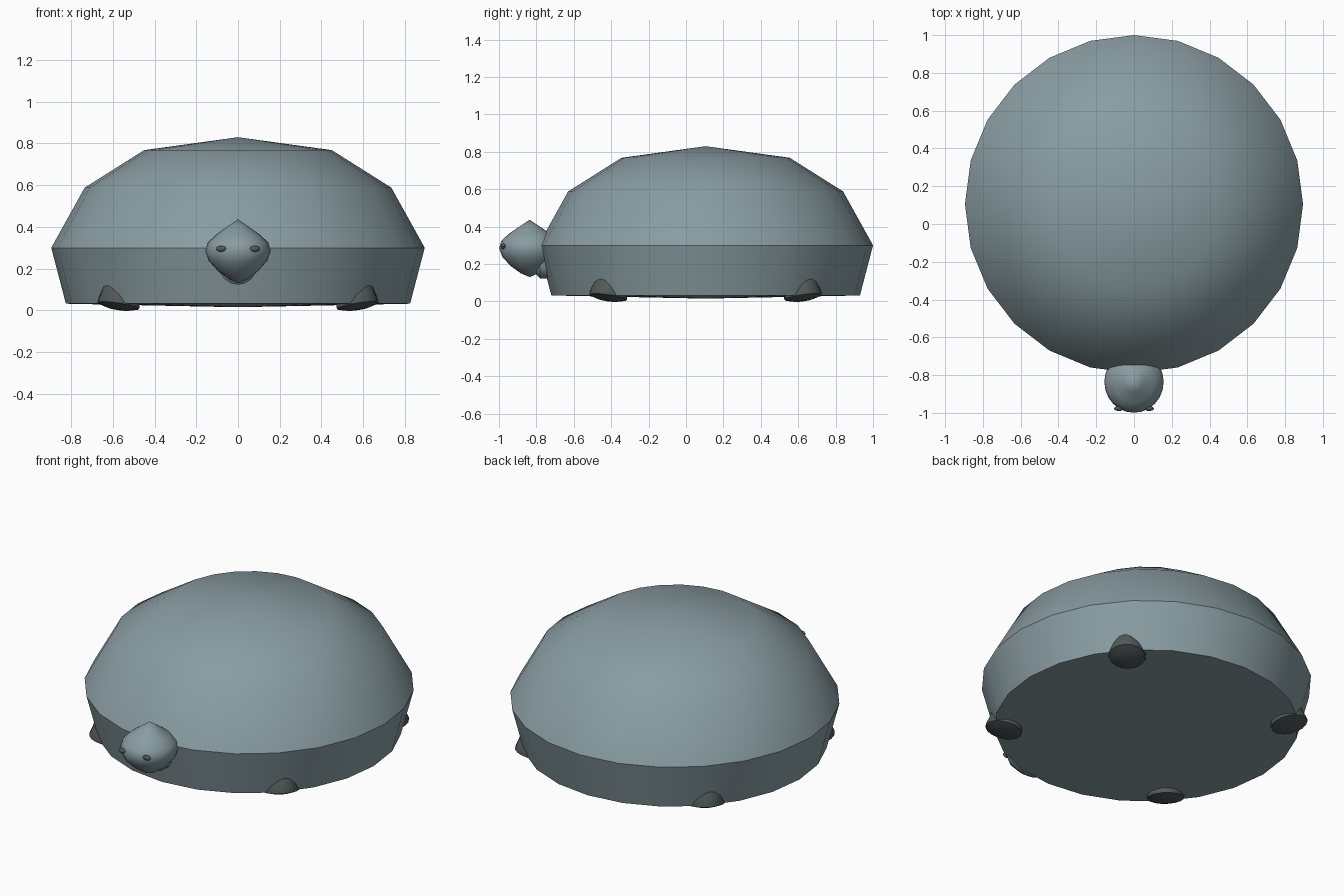
import bpy, math
from mathutils import Matrix

if "Cube" in bpy.data.objects:
    bpy.data.objects.remove(bpy.data.objects["Cube"])


def material(name, colour):
    mat = bpy.data.materials.new(name)
    mat.diffuse_color = (*colour, 1)
    mat.use_nodes = True
    mat.node_tree.nodes["Principled BSDF"].inputs["Base Color"].default_value = mat.diffuse_color
    return mat


grey = material("slate_grey", (0.25, 0.335, 0.36))
dark = material("dark_grey", (0.085, 0.1, 0.1))


def lathe(name, profile, steps, matrix, angle=30, mat=grey):
    """Spin (radius, height) points around z; both ends lie on the axis."""
    verts, faces, rings = [], [], []
    for r, h in profile:
        n = 1 if r == 0 else steps
        rings.append([len(verts) + i for i in range(n)])
        for i in range(n):
            a = 2 * math.pi * i / steps
            verts.append((r * math.cos(a), r * math.sin(a), h))
    for lo, hi in zip(rings, rings[1:]):
        for i in range(steps):
            j = (i + 1) % steps
            if len(lo) == 1:
                faces.append((lo[0], hi[j], hi[i]))
            elif len(hi) == 1:
                faces.append((lo[i], lo[j], hi[0]))
            else:
                faces.append((lo[i], lo[j], hi[j], hi[i]))
    mesh = bpy.data.meshes.new(name)
    mesh.from_pydata(verts, [], faces)
    mesh.transform(matrix)
    mesh.materials.append(mat)
    ob = bpy.data.objects.new(name, mesh)
    bpy.context.collection.objects.link(ob)
    bpy.ops.object.select_all(action='DESELECT')
    bpy.context.view_layer.objects.active = ob
    ob.select_set(True)
    bpy.ops.object.shade_smooth_by_angle(angle=math.radians(angle))
    return ob


T, R = Matrix.Translation, Matrix.Rotation
CY = 0.105  # shell centre

# Domed shell with a sharp rim and a shallow belly
lathe("shell", [(0, 0.015), (0.825, 0.032), (0.895, 0.30), (0.735, 0.588),
                (0.45, 0.768), (0, 0.83)], 24, T((0, CY, 0)))

# Head, pointed at the crown and chin
lathe("head", [(0, 0.13), (0.045, 0.15), (0.095, 0.187), (0.14, 0.237),
               (0.157, 0.285), (0.145, 0.325), (0.105, 0.363),
               (0.05, 0.402), (0, 0.437)], 24,
      T((0, -0.836, 0)) @ Matrix.Diagonal((1, 1.04, 1, 1)), 60)

# Short neck running back into the shell
lathe("neck", [(0, 0), (0.07, 0.0), (0.09, 0.02), (0.09, 0.2), (0, 0.2)], 16,
      T((0, -0.80, 0.213)) @ R(-math.pi / 2, 4, 'X'))

# Small flattened eyes
for side, sx in (("left", -1), ("right", 1)):
    lathe("eye_" + side, [(0, -1), (0.7, -0.7), (1, 0), (0.7, 0.7), (0, 1)], 12,
          T((0.08 * sx, -0.977, 0.295)) @ Matrix.Diagonal((0.026, 0.013, 0.015, 1)),
          60, dark)

# Stubby flared legs with a sharp sole edge, tilted so the outer edge lifts
for fy, end in ((-1, "front"), (1, "back")):
    for fx, side in ((-1, "left"), (1, "right")):
        a = math.atan2(0.545 * fy, 0.60 * fx)
        place = (T((0.78 * math.cos(a), CY + 0.78 * math.sin(a), 0))
                 @ R(a, 4, 'Z') @ R(math.radians(-12), 4, 'Y'))
        lathe(f"{end}_leg_{side}", [(0, 0.004), (0.06, 0.01), (0.1, 0.022), (0.102, 0.03),
                                    (0.093, 0.07), (0.085, 0.12), (0.06, 0.2), (0, 0.25)],
              16, place, 40, dark)
